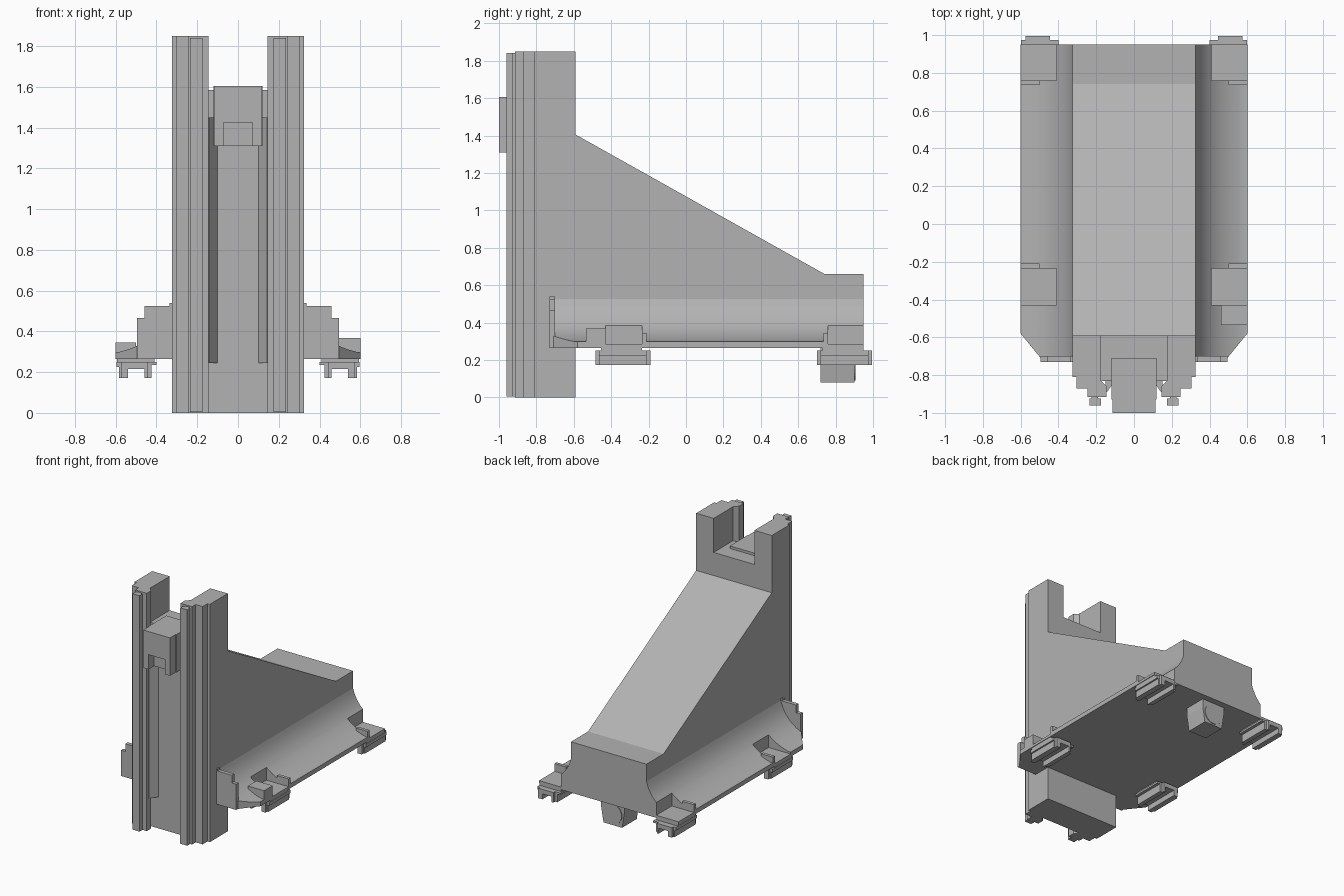
import bpy, bmesh, math

if "Cube" in bpy.data.objects:
    bpy.data.objects.remove(bpy.data.objects["Cube"])

grey = bpy.data.materials.new("machine grey")
grey.diffuse_color = (0.45, 0.45, 0.45, 1)
grey.use_nodes = True
grey.node_tree.nodes["Principled BSDF"].inputs["Base Color"].default_value = grey.diffuse_color


def prism(name, pts, axis, lo, hi):
    """Extrude a closed outline along an axis; outline uses the other two axes in x,y,z order."""
    def place(p, t):
        c = list(p)
        c.insert("xyz".index(axis), t)
        return c
    bm = bmesh.new()
    a = [bm.verts.new(place(p, lo)) for p in pts]
    b = [bm.verts.new(place(p, hi)) for p in pts]
    bm.faces.new(a)
    bm.faces.new(b[::-1])
    n = len(pts)
    for i in range(n):
        bm.faces.new((a[i], b[i], b[(i + 1) % n], a[(i + 1) % n]))
    bmesh.ops.recalc_face_normals(bm, faces=bm.faces)
    me = bpy.data.meshes.new(name)
    bm.to_mesh(me)
    bm.free()
    me.materials.append(grey)
    ob = bpy.data.objects.new(name, me)
    bpy.context.collection.objects.link(ob)
    return ob


def box(name, x0, x1, y0, y1, z0, z1):
    x0, x1 = sorted((x0, x1))
    return prism(name, [(x0, y0), (x1, y0), (x1, y1), (x0, y1)], "z", z0, z1)


def flip(pts, s):
    return [(s * x, v) for x, v in pts]


def cut(ob, cutters):
    for c in cutters:
        m = ob.modifiers.new("cut", "BOOLEAN")
        m.operation, m.solver, m.object = "DIFFERENCE", "EXACT", c
    dg = bpy.context.evaluated_depsgraph_get()
    me = bpy.data.meshes.new_from_object(ob.evaluated_get(dg))
    ob.modifiers.clear()
    ob.data = me
    for c in cutters:
        bpy.data.objects.remove(c)


# Column core between the two uprights
box("column_core", -0.176, 0.176, -0.83, -0.59, 0, 1.585)

# Sloping rib behind the column
prism("sloping_rib", [(-0.6, 0.27), (-0.6, 1.405), (-0.59, 1.405), (0.74, 0.66),
                      (0.95, 0.66), (0.95, 0.27)], "x", -0.325, 0.325)

# Flared base with concave sides
cove = []
for i in range(13):
    t = i / 12
    cove.append((0.325 * (1 - t) ** 2 + 2 * t * (1 - t) * 0.375 + t * t * 0.58,
                 0.525 * (1 - t) ** 2 + 2 * t * (1 - t) * 0.35 + t * t * 0.30))
half = cove + [(0.6, 0.30), (0.6, 0.265)]
base = prism("flared_base", half + flip(half, -1)[::-1], "y", -0.71, 0.95)
cutters = []
for s in (1, -1):
    cutters.append(prism("corner_cutter", flip([(0.6, -0.58), (0.49, -0.715), (0.49, -0.8),
                                                (0.7, -0.8), (0.7, -0.58)], s), "z", 0.2, 0.7))
    for y0, y1 in ((-0.43, -0.235), (0.76, 1.0)):
        cutters.append(box("pocket_cutter", s * 0.41, s * 0.7, y0, y1, 0.285, 0.7))
cut(base, cutters)
base.data.polygons.foreach_set("use_smooth", [True] * len(base.data.polygons))
bpy.context.view_layer.objects.active = base
base.select_set(True)
bpy.ops.object.shade_smooth_by_angle(angle=math.radians(25))
base.select_set(False)

for s, side in ((1, "right"), (-1, "left")):
    # Stepped upright and its guide rail
    prism(side + "_upright", flip([(0.175, -0.59), (0.325, -0.59), (0.325, -0.81), (0.305, -0.81),
                                   (0.305, -0.87), (0.245, -0.87), (0.245, -0.915), (0.145, -0.915),
                                   (0.145, -0.86), (0.175, -0.83)], s), "z", 0, 1.85)
    prism(side + "_rail", flip([(0.19, -0.90), (0.19, -0.925), (0.175, -0.925), (0.175, -0.96),
                                (0.235, -0.96), (0.235, -0.925), (0.225, -0.925), (0.225, -0.90)], s),
          "z", 0.005, 1.84)
    # Slanted liner inside the channel
    prism(side + "_channel_liner", flip([(0.098, -0.825), (0.15, -0.825), (0.15, -0.89),
                                         (0.143, -0.89)], s), "z", 0.245, 1.45)
    # Stepped plate at the front end of the base
    prism(side + "_end_plate", flip([(0.3, 0.265), (0.495, 0.265), (0.495, 0.465), (0.458, 0.465),
                                     (0.458, 0.525), (0.335, 0.525), (0.335, 0.54), (0.3, 0.54)], s),
          "y", -0.73, -0.70)
    # Feet: grooved clip under a spacer, with a small tab above
    for y0, where in ((-0.485, "front"), (0.70, "back")):
        nm = side + "_" + where
        y1 = y0 + 0.295
        box(nm + "_foot_spacer", s * 0.41, s * 0.595, y0 + 0.03, y1 - 0.045, 0.24, 0.285)
        prism(nm + "_foot", flip([(0.40, 0.25), (0.40, 0.235), (0.425, 0.235), (0.425, 0.172),
                                  (0.46, 0.172), (0.46, 0.215), (0.54, 0.215), (0.54, 0.172),
                                  (0.585, 0.172), (0.585, 0.225), (0.597, 0.225), (0.597, 0.25)], s),
              "y", y0 + 0.02, y1 - 0.02)
        prism(nm + "_foot_rim", flip([(0.445, 0.25), (0.445, 0.172), (0.46, 0.172), (0.46, 0.215),
                                      (0.54, 0.215), (0.54, 0.172), (0.575, 0.172), (0.575, 0.25)], s),
              "y", y0, y1)
        ty = -0.235 if where == "front" else 0.735
        box(nm + "_tab", s * 0.5, s * 0.6, ty, ty + 0.025, 0.28, 0.345)

# Raised pad ahead of the right front pocket
box("raised_pad", 0.46, 0.6, -0.535, -0.43, 0.28, 0.368)

# Head block in the channel with a recess low on its front
box("head_block", -0.12, 0.12, -0.93, -0.71, 1.31, 1.605)
box("head_front", -0.115, 0.115, -1.0, -0.92, 1.425, 1.605)
for s, side in ((1, "right"), (-1, "left")):
    box(side + "_head_cheek", s * 0.07, s * 0.115, -1.0, -0.92, 1.31, 1.425)

# Drive housing under the back, with a round cover
prism("drive_housing", [(-0.1, 0.27), (-0.1, 0.2), (-0.08, 0.08), (0.08, 0.08), (0.1, 0.2),
                        (0.1, 0.27)], "y", 0.72, 0.90)
ring = [(0.08 * math.cos(i * math.pi / 12), 0.17 + 0.08 * math.sin(i * math.pi / 12)) for i in range(24)]
prism("round_cover", ring, "y", 0.89, 0.906)
